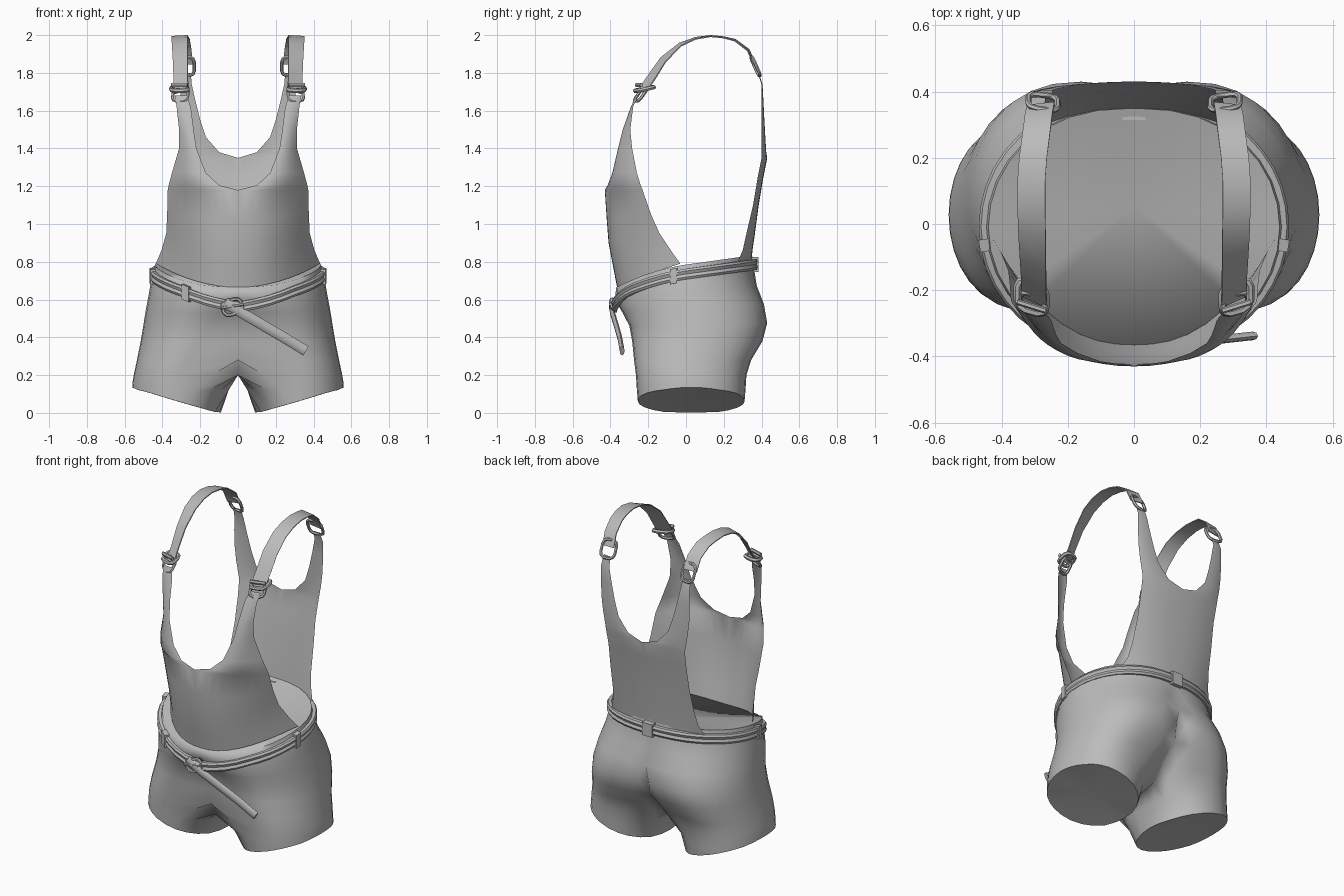
import bpy, bmesh, math
from mathutils import Vector as V

if "Cube" in bpy.data.objects:
    bpy.data.objects.remove(bpy.data.objects["Cube"])

cloth = bpy.data.materials.new("grey_cloth")
cloth.diffuse_color = (0.5, 0.5, 0.5, 1)
cloth.use_nodes = True
cloth.node_tree.nodes["Principled BSDF"].inputs["Base Color"].default_value = cloth.diffuse_color


def finish(name, bm, mirror=False, angle=60):
    bmesh.ops.recalc_face_normals(bm, faces=bm.faces)
    me = bpy.data.meshes.new(name)
    bm.to_mesh(me)
    bm.free()
    ob = bpy.data.objects.new(name, me)
    bpy.context.collection.objects.link(ob)
    me.materials.append(cloth)
    if mirror:
        m = ob.modifiers.new("mirror", "MIRROR")
        m.merge_threshold = 0.0005
    bpy.ops.object.select_all(action="DESELECT")
    ob.select_set(True)
    bpy.context.view_layer.objects.active = ob
    bpy.ops.object.shade_smooth_by_angle(angle=math.radians(angle))
    return ob


def loft(bm, rings, wrap=False, closed=False):
    vs = [[bm.verts.new(p) for p in r] for r in rings]
    n = len(vs[0])
    for i in range(len(vs) if closed else len(vs) - 1):
        a, b = vs[i], vs[(i + 1) % len(vs)]
        for j in range(n if wrap else n - 1):
            k = (j + 1) % n
            bm.faces.new((a[j], a[k], b[k], b[j]))
    return vs


def sweep(name, path, side, profile, closed=False, mirror=False, bank=None):
    """Carry a profile (normal, side) along a path, with a fixed side direction and optional bank."""
    path, side, n = [V(p) for p in path], V(side).normalized(), len(path)
    rings = []
    for i, p in enumerate(path):
        q0 = path[(i - 1) % n] if closed else path[max(i - 1, 0)]
        q1 = path[(i + 1) % n] if closed else path[min(i + 1, n - 1)]
        nor = (q1 - q0).cross(side).normalized()
        t = bank[i] if bank else 0
        c, s = math.cos(t), math.sin(t)
        rings.append([p + nor * (a * c + b * s) + side * (b * c - a * s) for a, b in profile])
    bm = bmesh.new()
    vs = loft(bm, rings, True, closed)
    if not closed:
        bm.faces.new(vs[0])
        bm.faces.new(vs[-1])
    return finish(name, bm, mirror, 45)


def oval(a, b, n=8):
    return [(a * math.cos(2 * math.pi * i / n), b * math.sin(2 * math.pi * i / n)) for i in range(n)]


def ring(name, c, u, v, r, mirror=False, n=12):
    c, u, v = V(c), V(u), V(v)
    pts = []
    for i in range(n):
        t = 2 * math.pi * (i + 0.5) / n
        co, si = math.cos(t), math.sin(t)
        pts.append(c + u * math.copysign(abs(co) ** 0.6, co) + v * math.copysign(abs(si) ** 0.6, si))
    return sweep(name, pts, u.cross(v), oval(r, r, 6), True, mirror)


def rim(y):
    return 0.785 + 0.14 * y - 0.5 * min(y, 0) ** 2


# Shorts: half of the hips flowing into one leg, mirrored
# z, rim slope weight, centre x, inner x, outer x, front y, back y, front and back inner flatness
levels = [
    (0.785, 1, 0, 0, 0.44, -0.37, 0.35, 1, 1),
    (0.72, 0.9, 0, 0, 0.457, -0.375, 0.36, 1, 1),
    (0.64, 0.6, 0.05, 0, 0.47, -0.36, 0.375, 6, 6),
    (0.56, 0.3, 0.11, 0, 0.485, -0.335, 0.412, 6, 4),
    (0.47, 0.1, 0.16, 0, 0.50, -0.30, 0.43, 6, 3),
    (0.38, 0, 0.21, 0, 0.515, -0.285, 0.405, 5, 2.1),
    (0.28, 0, 0.27, 0, 0.535, -0.275, 0.345, 4, 1.6),
    (0.20, 0, 0.30, 0, 0.552, -0.265, 0.32, 2.1, 1.2),
    (0.12, 0, 0.31, 0.05, 0.558, -0.26, 0.315, 1.2, 1),
    (None, 0, 0.32, 0.09, 0.56, -0.255, 0.31, 1, 1),
]
N, M = 16, 12
rings = []
for z, w, x0, xi, xo, yf, yb, kf, kb in levels:
    ym, hy, r = (yf + yb) / 2, (yb - yf) / 2, []
    for i in range(N):                                   # outer side, front to back
        t = math.pi * i / N
        r.append((x0 + (xo - x0) * math.sin(t) ** 0.85, ym - hy * math.cos(t)))
    for i in range(M):                                   # inner side, back to front
        t = math.pi * i / M
        k = kb if i < M / 2 else kf
        r.append((x0 - (x0 - xi) * min(1, k * math.sin(t)), ym + hy * math.cos(t)))
    hem = [0.003 + 0.132 * (max(x - 0.09, 0) / 0.47) ** 1.6 + 0.12 * max(0, abs(y - 0.03) - 0.15) for x, y in r]
    if z is None:                                        # slanted hem
        rings.append([(x, y, h) for (x, y), h in zip(r, hem)])
    else:
        rings.append([(x, y, max(z + (rim(y) - 0.785) * w, h + 0.03 if z < 0.15 else 0))
                      for (x, y), h in zip(r, hem)])
bm = bmesh.new()
vs = loft(bm, rings, True)
inner = [f for f in bm.faces if all(abs(v.co.x) < 1e-5 for v in f.verts)]
bmesh.ops.delete(bm, geom=inner, context="FACES")
hub = bm.verts.new((0.32, 0.03, 0.075))                  # closed leg bottom
for j in range(N + M):
    bm.faces.new((vs[-1][j], vs[-1][(j + 1) % (N + M)], hub))
hub = bm.verts.new((0, 0.05, 0.74))                      # closed waist
for j in range(N):
    bm.faces.new((vs[0][j], vs[0][j + 1], hub))
bmesh.ops.delete(bm, geom=[v for v in bm.verts if not v.link_faces], context="VERTS")
finish("shorts", bm, True, 75)


# Bib and back panels: rows of z, inner x, outer x, inner y, outer y, centre drop
def panel(name, rows, power, n=8):
    bm, grid = bmesh.new(), []
    for z, xi, xo, yi, yo, dz in rows:
        grid.append([(xi + (xo - xi) * u, yi + (yo - yi) * u ** power, z + dz * (1 - u * u))
                     for u in (i / n for i in range(n + 1))])
    loft(bm, grid)
    finish(name, bm, True, 80)


panel("front_bib", [
    (0.79, 0, 0.435, -0.365, -0.03, -0.125),
    (0.86, 0, 0.405, -0.385, -0.08, -0.09),
    (0.95, 0, 0.38, -0.41, -0.14, -0.05),
    (1.05, 0, 0.375, -0.42, -0.185, -0.02),
    (1.18, 0, 0.372, -0.43, -0.23, 0),
    (1.205, 0.10, 0.367, -0.415, -0.24, 0),
    (1.27, 0.17, 0.35, -0.39, -0.26, 0),
    (1.40, 0.22, 0.312, -0.36, -0.285, 0),
    (1.50, 0.235, 0.312, -0.335, -0.295, 0),
    (1.62, 0.25, 0.325, -0.292, -0.28, 0),
    (1.68, 0.27, 0.335, -0.265, -0.255, 0)], 2.4)
panel("back_panel", [
    (0.79, 0, 0.325, 0.345, 0.27, 0),
    (0.86, 0, 0.295, 0.352, 0.30, 0),
    (0.95, 0, 0.28, 0.365, 0.32, 0),
    (1.10, 0, 0.272, 0.385, 0.355, 0),
    (1.25, 0, 0.268, 0.41, 0.38, 0),
    (1.35, 0, 0.272, 0.43, 0.40, 0),
    (1.38, 0.10, 0.277, 0.425, 0.40, 0),
    (1.46, 0.17, 0.292, 0.42, 0.40, 0),
    (1.55, 0.20, 0.303, 0.415, 0.40, 0),
    (1.65, 0.225, 0.306, 0.41, 0.40, 0),
    (1.74, 0.245, 0.305, 0.405, 0.40, 0),
    (1.80, 0.25, 0.30, 0.385, 0.38, 0)], 2.4)

# Shoulder straps with their hardware
strap = [(0.30, -0.235, 1.70), (0.303, -0.18, 1.78), (0.305, -0.12, 1.87), (0.308, -0.03, 1.95),
         (0.31, 0.05, 1.983), (0.31, 0.13, 1.995), (0.305, 0.20, 1.988), (0.297, 0.26, 1.973),
         (0.288, 0.33, 1.92), (0.282, 0.362, 1.845)]
flat = [(-0.003, -0.042), (-0.003, 0.042), (0.003, 0.042), (0.003, -0.042)]
sweep("shoulder_strap", strap, (1, 0, 0), flat, mirror=True,
      bank=[0.5, 0.5, 0.4, 0.2, 0.1, 0.06, 0.06, 0.1, 0.12, 0.12])
ring("back_strap_ring", (0.275, 0.368, 1.835), (0.045, 0.006, 0), (0, -0.022, 0.05), 0.009, True)
ring("front_strap_ring", (0.305, -0.24, 1.685), (0.04, 0.015, 0), (-0.005, 0.025, 0.035), 0.009, True)
ring("strap_slider", (0.31, -0.22, 1.715), (0.043, 0.012, 0), (0, 0.045, 0.01), 0.012, True)
sweep("slider_bar", [(0.267, -0.262, 1.735), (0.353, -0.235, 1.735)], (0, 0, 1), oval(0.009, 0.012, 6), mirror=True)


# Belt dipping to the front, with loops, buckle and hanging tail
def belt_point(t):
    s, c = math.sin(t), math.cos(t)
    x = math.copysign(abs(s) ** 0.85, s) * 0.452
    y = -0.008 - 0.373 * c
    dip = 0.05 * max(0, 1 - abs(x) / 0.3) if c > 0 else 0
    return V((x, y, rim(y) - 0.05 - dip))


belt_profile = [(-0.014, -0.028), (0.010, -0.028), (0.017, -0.016), (0.010, 0), (0.017, 0.016),
                (0.010, 0.028), (-0.014, 0.028)]
sweep("belt", [belt_point(2 * math.pi * i / 40) for i in range(40)], (0, 0, 1), belt_profile, True)
loop_profile = [(-0.05, -0.04), (0.02, -0.04), (0.02, 0.04), (-0.05, 0.04)]
for t in (-0.58, -1.42, 1.42, math.pi):
    sweep("belt_loop", [belt_point(t - 0.05), belt_point(t + 0.05)], (0, 0, 1), loop_profile)
ring("belt_buckle", (-0.03, -0.39, 0.56), (0.05, 0, 0.015), (-0.012, 0, 0.036), 0.01)
sweep("buckle_prong", [(-0.09, -0.40, 0.555), (0.03, -0.40, 0.575)], (0, 1, 0), oval(0.008, 0.008, 6))
sweep("belt_tail", [(-0.07, -0.395, 0.585), (0.02, -0.39, 0.53), (0.13, -0.37, 0.465), (0.25, -0.35, 0.395),
                    (0.34, -0.34, 0.34), (0.36, -0.338, 0.328)], (0, 1, 0), oval(0.028, 0.013))
